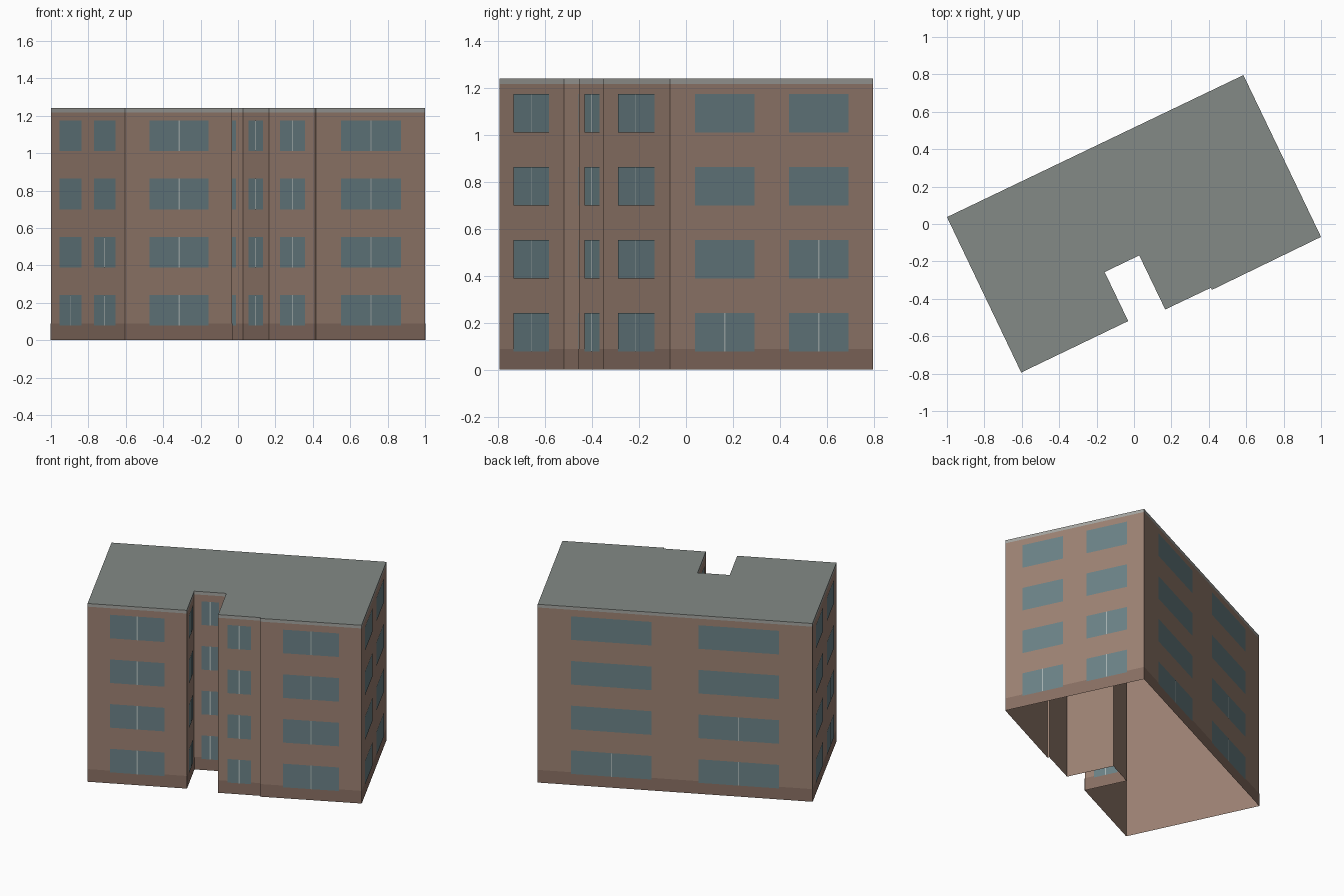
import bpy
from mathutils import Vector

if "Cube" in bpy.data.objects:
    bpy.data.objects.remove(bpy.data.objects["Cube"])

# Footprint, counter-clockwise from the left corner
PLAN = [Vector(p) for p in [(-1, .037), (-.603, -.794), (-.031, -.519), (-.157, -.257), (.028, -.168),
                            (.167, -.457), (.411, -.341), (.417, -.352), (1, -.069), (.585, .796)]]
WALLS = [(p, PLAN[(i + 1) % len(PLAN)]) for i, p in enumerate(PLAN)]
TOP, TRIM, BASE = 1.24, 1.218, 0.088
FLOORS, PITCH, SILL, WIN_H = 4, 0.311, 0.077, 0.164


def material(name, rgb):
    m = bpy.data.materials.new(name)
    m.diffuse_color = (*rgb, 1)
    m.use_nodes = True
    m.node_tree.nodes["Principled BSDF"].inputs["Base Color"].default_value = m.diffuse_color
    return m


def panel(wall, t0, t1, z0, z1, out=0.0):
    """Upright quad covering part of a wall, pushed outward a little."""
    a, b = wall
    d = (b - a).normalized()
    n = Vector((d.y, -d.x)) * out
    p, q = a.lerp(b, t0) + n, a.lerp(b, t1) + n
    return [(p.x, p.y, z0), (q.x, q.y, z0), (q.x, q.y, z1), (p.x, p.y, z1)]


def build(name, faces, mat):
    verts, index = [], []
    for f in faces:
        index.append(range(len(verts), len(verts) + len(f)))
        verts += f
    me = bpy.data.meshes.new(name)
    me.from_pydata(verts, [], [list(i) for i in index])
    me.materials.append(mat)
    ob = bpy.data.objects.new(name, me)
    bpy.context.collection.objects.link(ob)


brick = material("brick", (.33, .22, .17))
plinth = material("plinth", (.25, .16, .125))
trim = material("trim", (.37, .37, .35))
roofing = material("roofing", (.23, .255, .24))
glass = material("glass", (.145, .22, .24))
frame = material("frame", (.38, .45, .45))

# Shell, open underneath
build("walls", [panel(w, 0, 1, 0, TRIM) for w in WALLS], brick)
build("roof_trim", [panel(w, 0, 1, TRIM, TOP) for w in WALLS], trim)
build("roof", [[(p.x, p.y, TOP) for p in PLAN]], roofing)
build("base_band", [panel(w, 0, 1, 0, BASE, .0015) for w in WALLS], plinth)

# Windows: two per floor on the long outer walls, one on the front walls
panes, bars = [], []
for w in WALLS:
    length = (w[1] - w[0]).length
    if length < .1:
        continue
    spans = [(.122, .415), (.585, .878)] if length > .8 else [(.227, .777)]
    for k in range(FLOORS):
        z = SILL + k * PITCH
        for i, (t0, t1) in enumerate(spans):
            panes.append(panel(w, t0, t1, z, z + WIN_H, .003))
            # Centre bars: all front windows, only the lowest outer ones
            if len(spans) == 1 or i >= k:
                mid, half = (t0 + t1) / 2, .0035 / length
                bars.append(panel(w, mid - half, mid + half, z, z + WIN_H, .0045))
build("windows", panes, glass)
build("window_bars", bars, frame)
